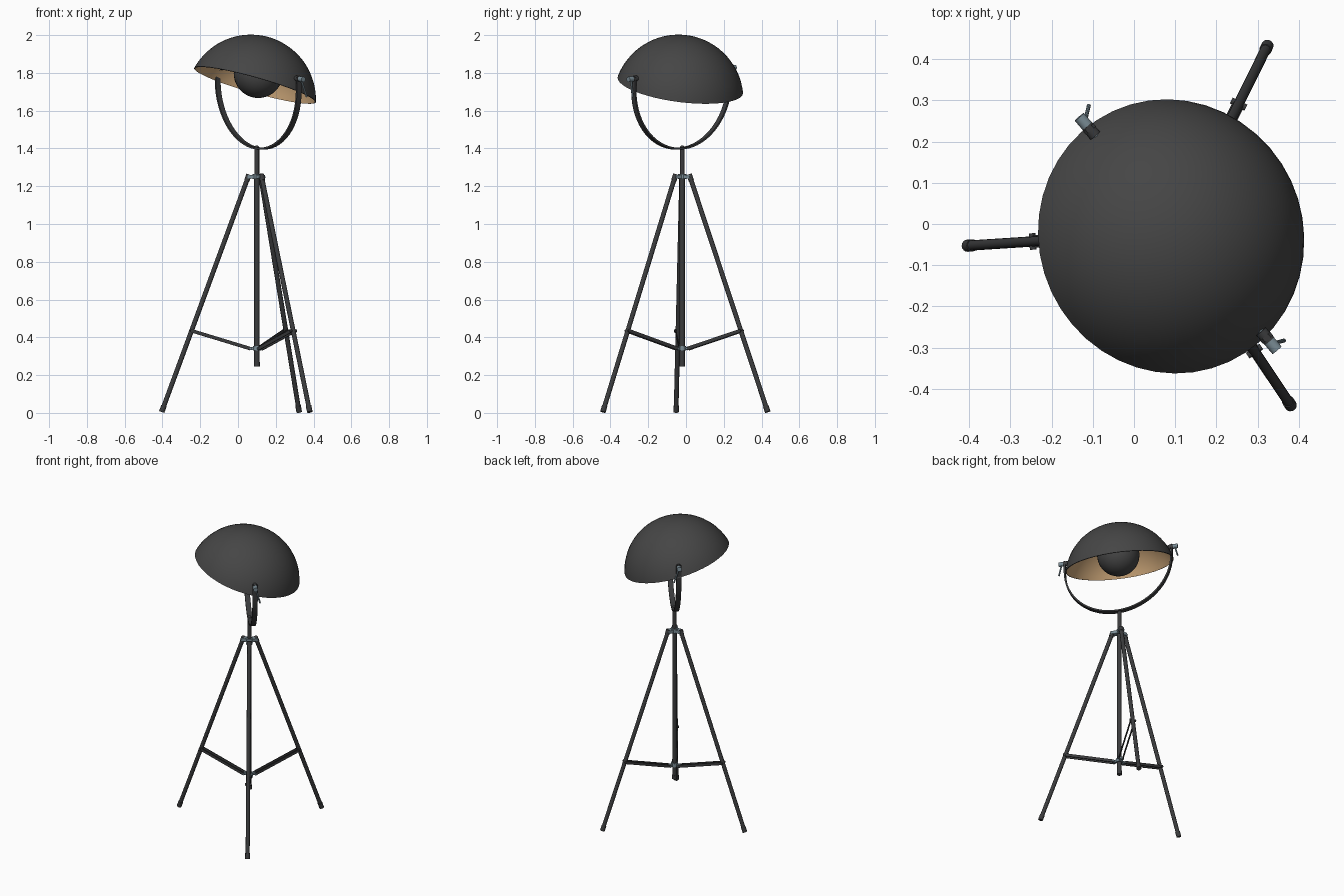
import bpy, bmesh, math
from mathutils import Vector, Matrix

cube = bpy.data.objects.get("Cube")
if cube:
    bpy.data.objects.remove(cube, do_unlink=True)


def material(name, rgb):
    m = bpy.data.materials.new(name)
    m.use_nodes = True
    m.diffuse_color = (*rgb, 1)
    bsdf = next(n for n in m.node_tree.nodes if n.type == 'BSDF_PRINCIPLED')
    bsdf.inputs["Base Color"].default_value = (*rgb, 1)
    return m


SHADE = material("charcoal shade", (0.06, 0.06, 0.06))
FRAME = material("dark frame", (0.043, 0.044, 0.046))
STEEL = material("blue grey steel", (0.2, 0.27, 0.31))
GOLD = material("warm gold lining", (0.6, 0.38, 0.19))

Z = Vector((0, 0, 1))
parts = []


def finish(name, bm, *mats):
    bmesh.ops.recalc_face_normals(bm, faces=bm.faces)
    mesh = bpy.data.meshes.new(name)
    bm.to_mesh(mesh)
    bm.free()
    for m in mats:
        mesh.materials.append(m)
    ob = bpy.data.objects.new(name, mesh)
    bpy.context.collection.objects.link(ob)
    parts.append(ob)
    return ob


def rod(name, a, b, radius, mat, sides=16):
    """Capped cylinder from point a to point b."""
    d = b - a
    bm = bmesh.new()
    bmesh.ops.create_cone(bm, cap_ends=True, segments=sides, radius1=radius,
                          radius2=radius, depth=d.length)
    ob = finish(name, bm, mat)
    ob.matrix_world = (Matrix.Translation((a + b) / 2)
                       @ d.to_track_quat('Z', 'Y').to_matrix().to_4x4())
    return ob


def bar(name, a, b, side, width, height, mat):
    """Flat bar from a to b; width lies along side."""
    along = (b - a).normalized()
    up = along.cross(side).normalized()
    rot = Matrix((along, side, up)).transposed().to_4x4()
    bm = bmesh.new()
    bmesh.ops.create_cube(bm, size=1)
    bmesh.ops.scale(bm, verts=bm.verts, vec=((b - a).length, width, height))
    ob = finish(name, bm, mat)
    ob.matrix_world = Matrix.Translation((a + b) / 2) @ rot
    return ob


def ball(name, centre, radius, mat, u=32, v=20):
    bm = bmesh.new()
    bmesh.ops.create_uvsphere(bm, u_segments=u, v_segments=v, radius=radius)
    ob = finish(name, bm, mat)
    ob.location = centre
    return ob


# Central pole with collars
base = Vector((0.1, -0.02, 0))
rod("pole", base + Z * 0.25, base + Z * 1.25, 0.014, FRAME)
rod("pole_end_cap", base + Z * 0.245, base + Z * 0.27, 0.0155, FRAME)
rod("upper_pole", base + Z * 1.25, base + Z * 1.4, 0.0125, FRAME)
ball("pole_top_screw", base + Z * 1.405, 0.0115, FRAME, 16, 10)
rod("upper_hub", base + Z * 1.238, base + Z * 1.264, 0.023, STEEL, 20)
rod("lower_hub", base + Z * 0.33, base + Z * 0.354, 0.021, STEEL, 20)

# Three legs with lugs, feet and paired braces
for name, angle in (("right", 183.7), ("back", 63.7), ("front", 303.7)):
    t = math.radians(angle)
    out = Vector((math.cos(t), math.sin(t), 0))
    side = Vector((-out.y, out.x, 0))
    top = base + out * 0.043 + Z * 1.258
    foot = base + out * 0.505 + Z * 0.005
    down = (foot - top).normalized()
    rod(name + "_leg", top, foot, 0.0125, FRAME)
    rod(name + "_foot", foot - down * 0.035, foot, 0.0148, FRAME)
    rod(name + "_leg_cap", top - down * 0.004, top + down * 0.03, 0.0145, FRAME)
    bar(name + "_upper_lug", base + out * 0.015 + Z * 1.25,
        base + out * 0.05 + Z * 1.25, side, 0.034, 0.02, STEEL)
    bar(name + "_lower_lug", base + out * 0.012 + Z * 0.342,
        base + out * 0.042 + Z * 0.342, side, 0.014, 0.016, STEEL)
    pin = top + down * 0.012
    rod(name + "_leg_pin", pin - side * 0.02, pin + side * 0.02, 0.005, STEEL, 10)
    joint = top.lerp(foot, 0.657)
    inner = base + out * 0.034 + Z * 0.34
    for s in (-1, 1):
        off = side * s * 0.0125
        bar(name + "_brace", inner + off, joint + off, side, 0.005, 0.018, FRAME)
    rod(name + "_brace_bolt", joint - side * 0.02, joint + side * 0.02, 0.008, FRAME, 12)
    rod(name + "_inner_bolt", inner - side * 0.019, inner + side * 0.019, 0.006, STEEL, 10)

# Yoke: a flat strap bent into a U
pivot = Vector((0.107, -0.023, 1.797))
u = Vector((0.644, -0.76, -0.085)).normalized()
across = u.cross(Z).normalized()
R, DROP = 0.333, 0.064
path = [(u * R + Z * h, u) for h in (0.016, 0.008)]
for i in range(33):
    a = math.pi * i / 32
    d = u * math.cos(a) - Z * math.sin(a)
    path.append((d * R - Z * DROP, d))
path += [(-u * R + Z * h, -u) for h in (0.008, 0.016)]
bm = bmesh.new()
rings = []
for k, (p, n) in enumerate(path):
    half = 0.009 if k in (0, len(path) - 1) else 0.016
    rings.append([bm.verts.new(pivot + p + across * w * half + n * t)
                  for w, t in ((-1, -0.005), (1, -0.005), (1, 0.005), (-1, 0.005))])
for r0, r1 in zip(rings, rings[1:]):
    for j in range(4):
        bm.faces.new((r0[j], r0[j - 1], r1[j - 1], r1[j]))
bm.faces.new(rings[0])
bm.faces.new(rings[-1])
finish("yoke", bm, FRAME)

# Pivot bolts with clamp nuts and levers
for name, d, lean in (("left", u, Vector((0.03, 0.008, -0.095))),
                      ("right", -u, Vector((0.01, 0.042, -0.085)))):
    rod(name + "_pivot_bolt", pivot + d * 0.285, pivot + d * 0.35, 0.007, STEEL, 12)
    rod(name + "_pivot_washer", pivot + d * 0.312, pivot + d * 0.343, 0.015, FRAME)
    nut = pivot + d * 0.352
    rod(name + "_clamp_nut", pivot + d * 0.343, pivot + d * 0.372, 0.0145, STEEL)
    rod(name + "_clamp_lever", nut, nut + lean, 0.005, STEEL, 10)

# Tilted dome shade: thin shell with a gold lining
axis = Vector((0.28, 0.13, 1)).normalized()
rim = Vector((0.09, -0.03, 1.735))
rim_r, depth, sides, steps = 0.335, 0.264, 44, 18
ball_r = (rim_r ** 2 + depth ** 2) / (2 * depth)
open_angle = math.asin(rim_r / ball_r)
bm = bmesh.new()


def dome(radius):
    apex = bm.verts.new((0, 0, depth - ball_r + radius))
    loops = []
    for i in range(1, steps + 1):
        a = open_angle * i / steps
        z = depth - ball_r + radius * math.cos(a)
        r = radius * math.sin(a)
        loops.append([bm.verts.new((r * math.cos(math.tau * j / sides),
                                    r * math.sin(math.tau * j / sides), z))
                      for j in range(sides)])
    return apex, loops


def skin(apex, loops, index):
    for j in range(sides):
        bm.faces.new((apex, loops[0][j - 1], loops[0][j])).material_index = index
        for a, b in zip(loops, loops[1:]):
            bm.faces.new((a[j - 1], b[j - 1], b[j], a[j])).material_index = index


outer, inner = dome(ball_r), dome(ball_r - 0.005)
skin(*outer, 0)
skin(*inner, 1)
for j in range(sides):
    bm.faces.new((outer[1][-1][j - 1], inner[1][-1][j - 1],
                  inner[1][-1][j], outer[1][-1][j]))
shade = finish("dome_shade", bm, SHADE, GOLD)
shade.matrix_world = (Matrix.Translation(rim)
                      @ axis.to_track_quat('Z', 'Y').to_matrix().to_4x4())

# Round bulb cover and its socket
ball("bulb_cover", rim + axis * 0.065, 0.13, SHADE)
rod("bulb_socket", rim + axis * 0.17, rim + axis * 0.258, 0.03, FRAME, 20)

# Smooth shading with sharp edges kept
bpy.ops.object.select_all(action='DESELECT')
for ob in parts:
    ob.select_set(True)
bpy.context.view_layer.objects.active = parts[0]
bpy.ops.object.shade_smooth_by_angle(angle=math.radians(35))
